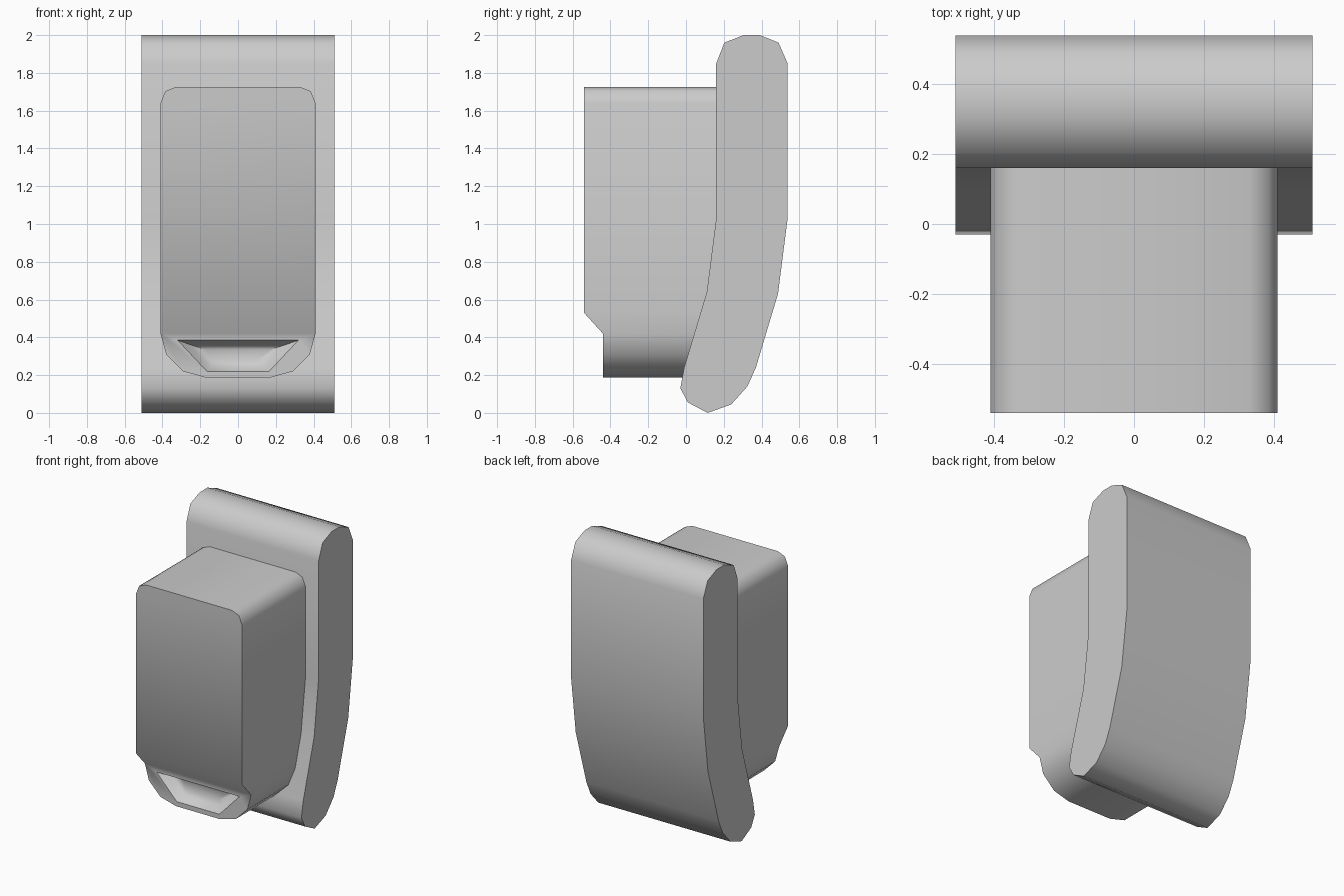
import bpy
import bmesh
import math

if "Cube" in bpy.data.objects:
    bpy.data.objects.remove(bpy.data.objects["Cube"])


def finish(bm, name):
    bmesh.ops.recalc_face_normals(bm, faces=bm.faces)
    mesh = bpy.data.meshes.new(name)
    bm.to_mesh(mesh)
    bm.free()
    obj = bpy.data.objects.new(name, mesh)
    bpy.context.collection.objects.link(obj)
    bpy.ops.object.select_all(action='DESELECT')
    obj.select_set(True)
    bpy.context.view_layer.objects.active = obj
    bpy.ops.object.shade_smooth_by_angle(angle=math.radians(50))
    return obj


def bridge(bm, a, b):
    n = len(a)
    for i in range(n):
        j = (i + 1) % n
        bm.faces.new((a[i], a[j], b[j], b[i]))


# Curved back plate: side profile (y, z) extruded across x
profile = [(0.16, 1.85), (0.203, 1.96), (0.305, 2.0), (0.39, 2.0), (0.49, 1.96),
           (0.538, 1.85), (0.538, 1.03), (0.487, 0.63), (0.37, 0.24),
           (0.325, 0.14), (0.24, 0.045), (0.115, 0.0), (0.01, 0.055),
           (-0.03, 0.13), (-0.01, 0.24), (0.11, 0.64), (0.16, 1.03)]
bm = bmesh.new()
left, right = [[bm.verts.new((x, y, z)) for y, z in profile] for x in (-0.51, 0.51)]
bridge(bm, left, right)
bm.faces.new(left)
bm.faces.new(right)
finish(bm, "back_plate")

# Front housing: half outline (x, z), mirrored; lower end steps back
half = [(0.33, 1.725), (0.385, 1.703), (0.41, 1.64), (0.41, 0.53),
        (0.41, 0.42), (0.38, 0.31), (0.29, 0.22), (0.17, 0.187)]
outline = half + [(-x, z) for x, z in reversed(half)]
bm = bmesh.new()
front = [bm.verts.new((x, -0.54 if z > 0.5 else -0.44, z)) for x, z in outline]
back = [bm.verts.new((x, 0.2, z)) for x, z in outline]
bridge(bm, front, back)
bm.faces.new(back)

# Front panel and sloped step below it
bm.faces.new(front[:4] + front[12:])
bm.faces.new((front[3], front[4], front[11], front[12]))

# Scooped recess: trapezoid rings (top half width, top z, bottom half width, bottom z, y)
rings = []
for tw, tz, bw, bz, y in [(0.32, 0.385, 0.165, 0.22, -0.44),
                          (0.25, 0.36, 0.14, 0.245, -0.38),
                          (0.17, 0.335, 0.10, 0.275, -0.36)]:
    rings.append([bm.verts.new((x, y, z)) for x, z in
                  ((tw, tz), (bw, bz), (-bw, bz), (-tw, tz))])
tr, br, bl, tl = rings[0]
bm.faces.new((front[4], tr, tl, front[11]))
bm.faces.new(front[4:8] + [br, tr])
bm.faces.new((front[7], front[8], bl, br))
bm.faces.new(front[8:12] + [tl, bl])
bridge(bm, rings[0], rings[1])
bridge(bm, rings[1], rings[2])
bm.faces.new(rings[2])
finish(bm, "front_housing")
